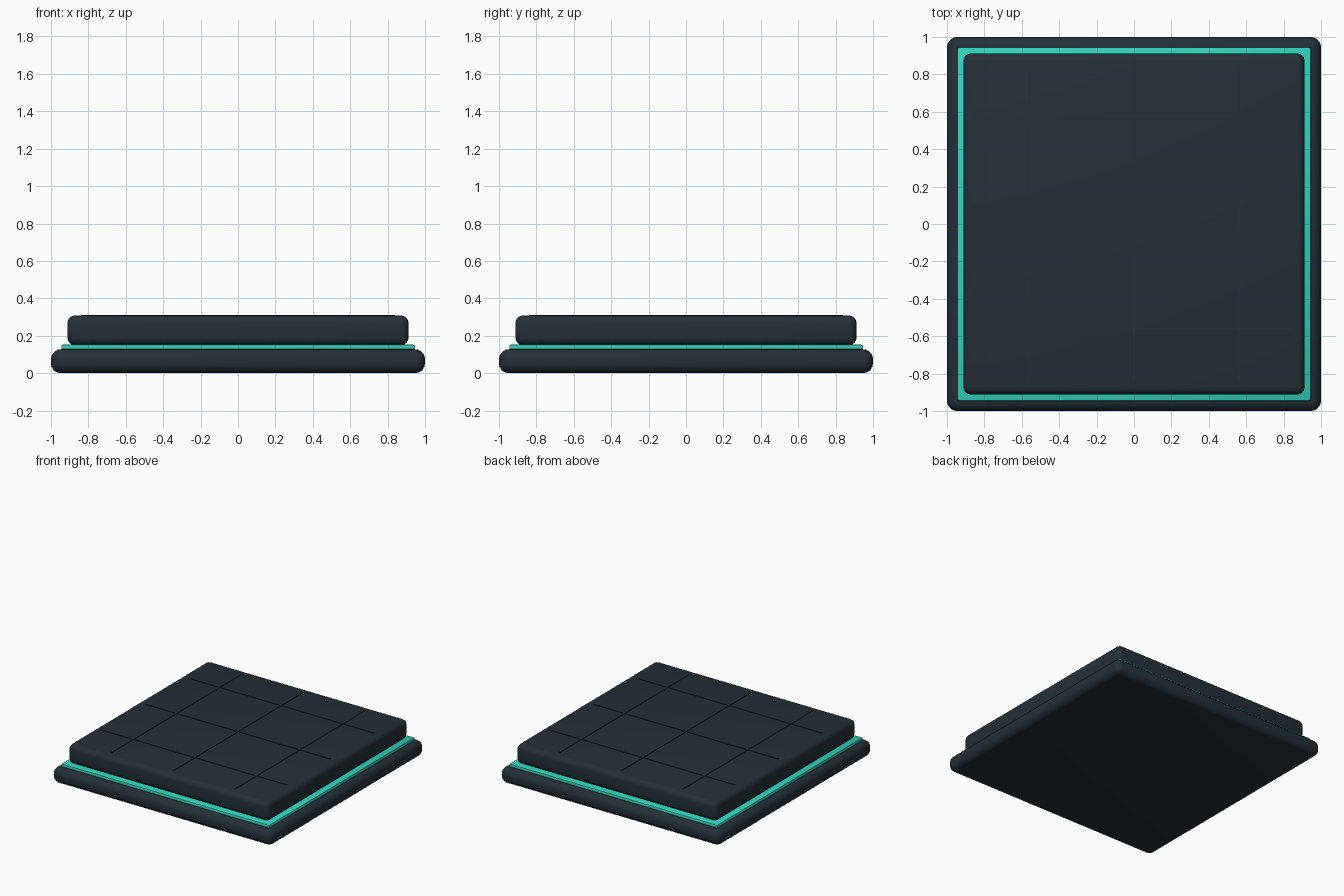
import bpy

if "Cube" in bpy.data.objects:
    bpy.data.objects.remove(bpy.data.objects["Cube"])


def material(name, rgb):
    m = bpy.data.materials.new(name)
    m.diffuse_color = (*rgb, 1)
    m.use_nodes = True
    m.node_tree.nodes["Principled BSDF"].inputs["Base Color"].default_value = m.diffuse_color
    return m


slate = material("dark_slate", (0.0176, 0.0290, 0.0380))
teal = material("bright_teal", (0.030, 0.658, 0.510))


def box(name, size, z0, z1, mat, bevel=0.0, segments=4, x=0.0, y=0.0):
    """Box between two heights with optional rounded edges."""
    bpy.ops.mesh.primitive_cube_add(size=1, location=(x, y, (z0 + z1) / 2))
    ob = bpy.context.object
    ob.name = name
    ob.scale = (size[0], size[1], z1 - z0)
    bpy.ops.object.transform_apply(location=False, rotation=False, scale=True)
    ob.data.materials.append(mat)
    if bevel:
        mod = ob.modifiers.new("rounded_edges", 'BEVEL')
        mod.width = bevel
        mod.segments = segments
        bpy.ops.object.modifier_apply(modifier=mod.name)
        bpy.ops.object.shade_smooth_by_angle()
    return ob


# Stacked slabs: base, glowing trim, top panel
box("base_slab", (2.0, 2.0), 0.0, 0.128, slate, 0.054, 5)
box("trim_plate", (1.89, 1.89), 0.125, 0.152, teal, 0.008, 2)
box("top_panel", (1.824, 1.824), 0.150, 0.308, slate, 0.04, 4)

# Thin raised seams dividing the panel into tiles
seam_length, seam_width = 1.68, 0.01
for i, offset in enumerate((-0.56, 0.0, 0.56)):
    box(f"seam_across_{i + 1}", (seam_length, seam_width), 0.300, 0.312, slate, y=offset)
    box(f"seam_along_{i + 1}", (seam_width, seam_length), 0.300, 0.3115, slate, x=offset)
